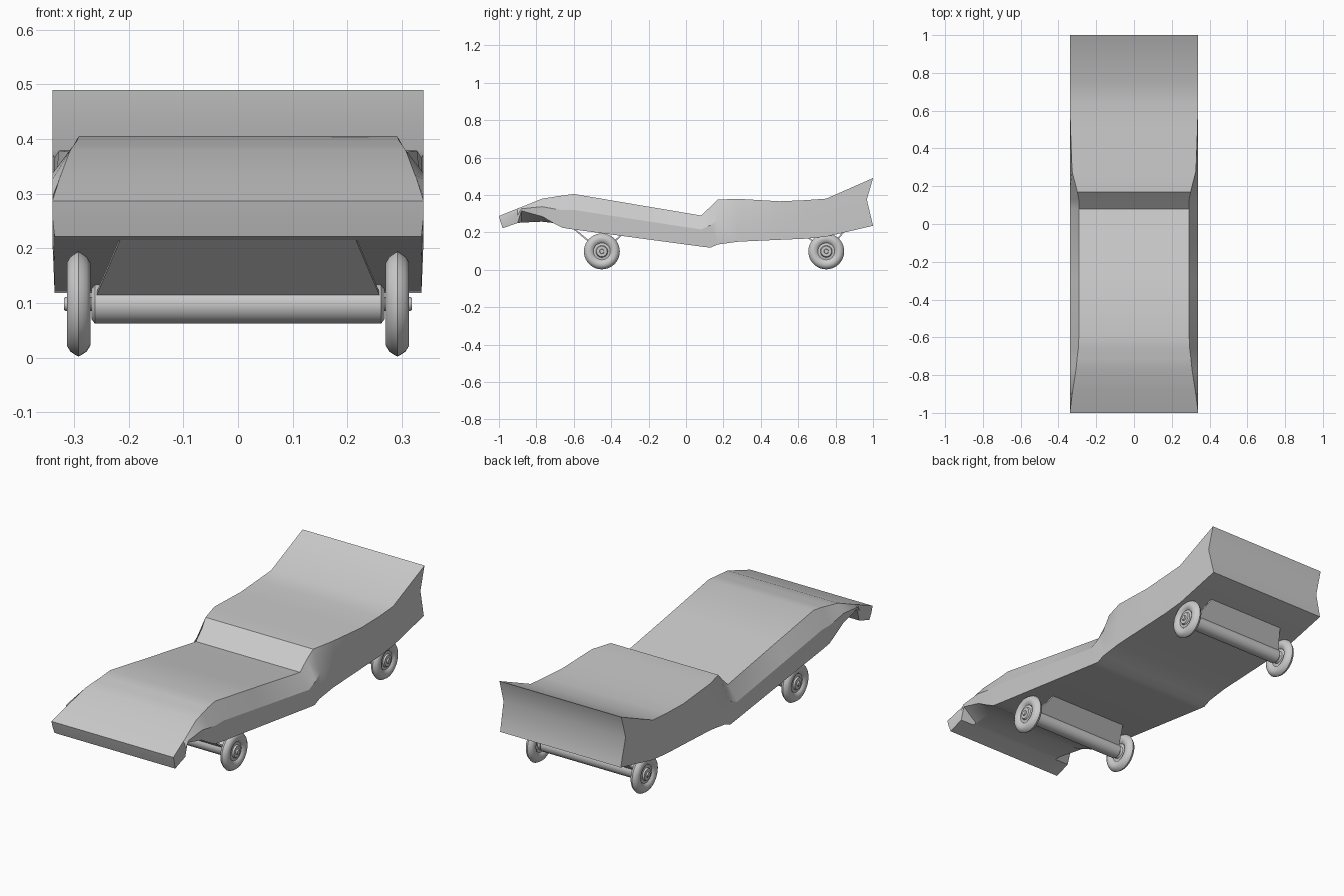
import bpy, bmesh, math
from mathutils import Vector

if "Cube" in bpy.data.objects:
    bpy.data.objects.remove(bpy.data.objects["Cube"])


def make(name, verts, faces, smooth=35):
    me = bpy.data.meshes.new(name)
    me.from_pydata(verts, [], faces)
    bm = bmesh.new()
    bm.from_mesh(me)
    bmesh.ops.recalc_face_normals(bm, faces=bm.faces)
    bm.to_mesh(me)
    bm.free()
    ob = bpy.data.objects.new(name, me)
    bpy.context.collection.objects.link(ob)
    bpy.ops.object.select_all(action='DESELECT')
    ob.select_set(True)
    bpy.context.view_layer.objects.active = ob
    bpy.ops.object.shade_smooth_by_angle(angle=math.radians(smooth))
    return ob


def lathe(name, profile, loc, side=1, segs=40):
    """Spin (x, radius) profile about the x axis; ends are capped."""
    verts, faces, n = [], [], len(profile)
    for i in range(segs):
        a = 2 * math.pi * i / segs
        verts += [(loc[0] + side * x, loc[1] + r * math.cos(a), loc[2] + r * math.sin(a))
                  for x, r in profile]
    for i in range(segs):
        j = (i + 1) % segs
        faces += [(i * n + k, i * n + k + 1, j * n + k + 1, j * n + k) for k in range(n - 1)]
    faces += [[i * n for i in range(segs)], [i * n + n - 1 for i in range(segs)]]
    return make(name, verts, faces)


# Body stations: y, top z, top half-width, side edge z, underside z
stations = [
    (-1.00, .287, .34, .222, .222), (-.90, .328, .327, .25, .25),
    (-.88, .335, .324, .315, .252), (-.77, .38, .307, .285, .257),
    (-.71, .389, .301, .25, .25), (-.66, .397, .295, .224, .224),
    (-.60, .405, .292, .215, .215), (-.30, .354, .290, .175, .175),
    (.08, .29, .290, .124, .124), (.13, .336, .292, .118, .118),
    (.17, .375, .300, .135, .135), (.28, .379, .328, .15, .15),
    (.50, .366, .336, .16, .16), (.64, .372, .34, .166, .166),
    (.75, .38, .34, .177, .177), (1.0, .49, .34, .235, .235)]

verts, faces = [], []
last = len(stations) - 1
for i, (y, zt, wt, ze, zb) in enumerate(stations):
    zm = zt + (ze - zt) * .45
    ym, yb = y, y
    if i == 0:
        ym, yb = y + .008, y + .02
    if i == last:
        ym = y - .033
    half = [(wt, y, zt), (.34, ym, zm), (.336, yb, ze), (.26, yb, zb)]
    verts += half + [(-x, yy, z) for x, yy, z in reversed(half)]
for i in range(last):
    for k in range(8):
        m = (k + 1) % 8
        faces.append((i * 8 + k, i * 8 + m, i * 8 + 8 + m, i * 8 + 8 + k))
# End faces as strips between mirrored points
for b in (0, last * 8):
    faces += [(b, b + 1, b + 6, b + 7), (b + 1, b + 2, b + 5, b + 6),
              (b + 2, b + 3, b + 4, b + 5)]
make("board_body", verts, faces, 30)

# Wheel profiles, measured outward from the wheel centre plane
tyre = [(-.010, .045), (-.018, .052), (-.0215, .065), (-.0215, .076), (-.015, .087),
        (-.006, .093), (0, .096), (.006, .093), (.015, .087), (.0215, .076),
        (.0215, .065), (.018, .052), (.010, .045)]
hub = [(-.022, .028), (-.012, .032), (-.009, .048), (.009, .048), (.012, .032), (.020, .028)]
nut = [(-.03, .013), (.022, .013), (.027, .011)]


def plate(name, y0, z0, y1, z1, w0, w1, t=.008):
    """Sloped trapezoid sheet from the axle (w0) up to the board (w1)."""
    n = Vector((0, z1 - z0, y0 - y1)).normalized() * t / 2
    vs = []
    for s in (1, -1):
        vs += [Vector((x, y, z)) + s * n for x, y, z in
               ((-w0, y0, z0), (w0, y0, z0), (w1, y1, z1), (-w1, y1, z1))]
    make(name, vs, [(0, 1, 2, 3), (4, 5, 6, 7), (0, 1, 5, 4), (1, 2, 6, 5),
                    (2, 3, 7, 6), (3, 0, 4, 7)])


# Front and rear axle assemblies
for name, y, yf, zf, yr, zr in (("front", -.45, -.60, .22, -.34, .19),
                                ("rear", .75, .65, .175, .84, .20)):
    c = (0, y, .098)
    lathe(name + "_axle", [(-.268, .028), (-.262, .036), (.262, .036), (.268, .028)], c, segs=32)
    plate(name + "_bracket_fore", y - .02, .11, yf, zf, .262, .215)
    plate(name + "_bracket_aft", y + .02, .11, yr, zr, .262, .215)
    for label, s in (("left", -1), ("right", 1)):
        w = (s * .292, y, .098)
        tag = name + "_" + label
        lathe(tag + "_tyre", tyre, w, s)
        lathe(tag + "_hub", hub, w, s, 32)
        lathe(tag + "_axle_nut", nut, w, s, 16)
